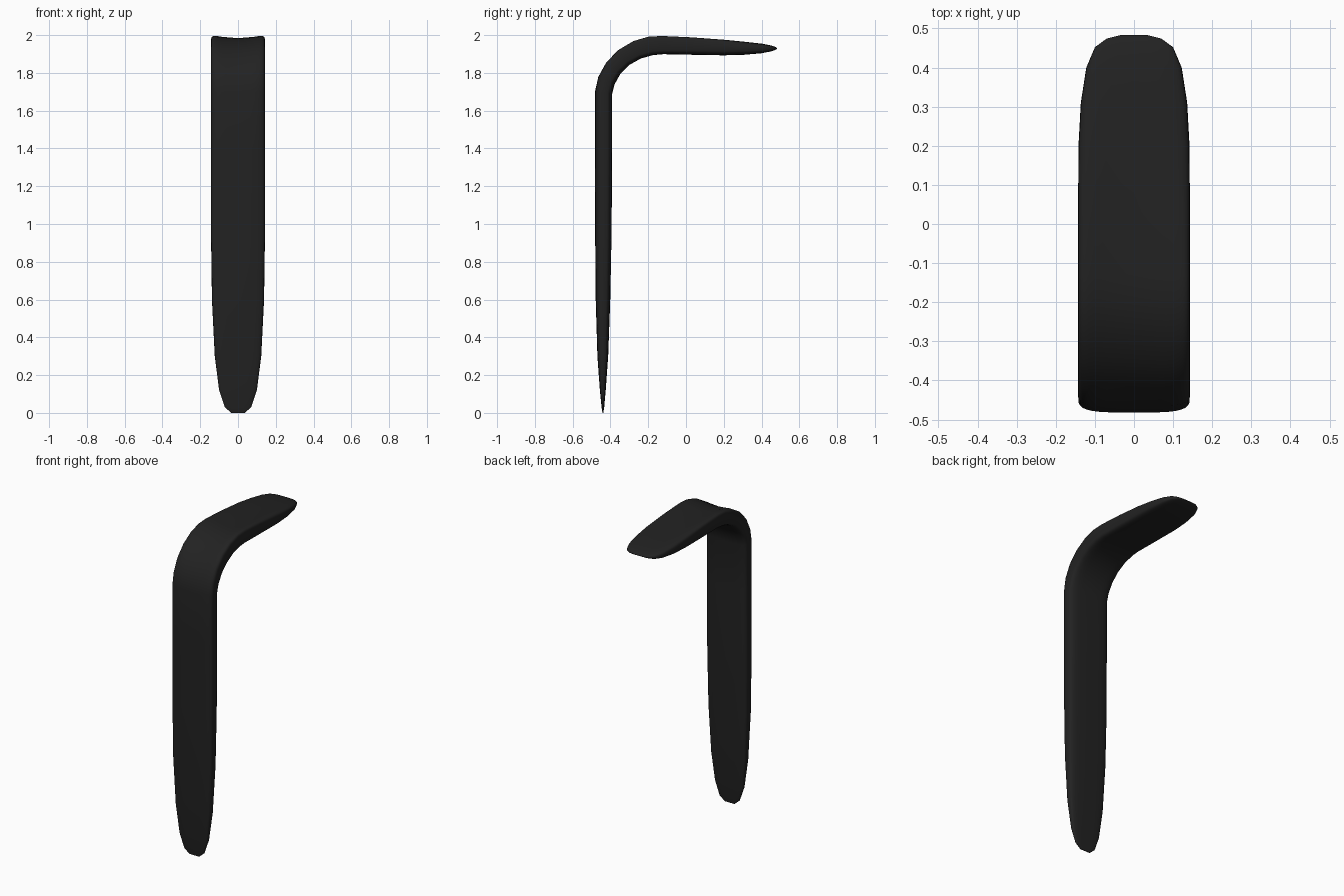
import bpy
import bmesh
from math import sin, cos, tau, copysign
from mathutils import Vector

cube = bpy.data.objects.get("Cube")
if cube:
    bpy.data.objects.remove(cube, do_unlink=True)

SIDES = 32

black = bpy.data.materials.new("matte black")
black.use_nodes = True
colour = (0.016, 0.016, 0.016, 1)
black.diffuse_color = colour
black.node_tree.nodes["Principled BSDF"].inputs["Base Color"].default_value = colour

# Stations along the strap: outer (y, z), inner (y, z), half width, hollow depth
stations = [
    ((-.442, 0), (-.438, 0), .035, 0),
    ((-.447, .03), (-.433, .03), .07, 0),
    ((-.456, .12), (-.425, .12), .1, 0),
    ((-.469, .3), (-.412, .3), .123, 0),
    ((-.478, .6), (-.401, .6), .138, 0),
    ((-.481, .95), (-.394, .95), .143, 0),
    ((-.482, 1.4), (-.391, 1.4), .143, 0),
    ((-.482, 1.7), (-.391, 1.69), .143, 0),
    ((-.467, 1.78), (-.378, 1.74), .143, .004),
    ((-.425, 1.86), (-.347, 1.795), .143, .009),
    ((-.36, 1.926), (-.3, 1.842), .143, .014),
    ((-.28, 1.973), (-.24, 1.876), .143, .017),
    ((-.2, 1.996), (-.175, 1.894), .143, .018),
    ((-.13, 2), (-.12, 1.899), .143, .018),
    ((.03, 1.993), (.03, 1.896), .143, .014),
    ((.2, 1.98), (.2, 1.893), .142, .008),
    ((.31, 1.967), (.31, 1.896), .136, .003),
    ((.4, 1.955), (.4, 1.904), .122, 0),
    ((.452, 1.945), (.452, 1.914), .1, 0),
    ((.474, 1.937), (.474, 1.922), .07, 0),
    ((.483, 1.931), (.483, 1.927), .035, 0),
]


def rounded(value, power):
    return copysign(abs(value) ** power, value)


def section(bm, outer, inner, width, hollow):
    """One rounded-rectangle ring, slightly hollowed on its outer face."""
    outer, inner = Vector((0, *outer)), Vector((0, *inner))
    middle, half = (outer + inner) / 2, (outer - inner) / 2
    power = .5 - 9 * hollow
    ring = []
    for i in range(SIDES):
        a = tau * i / SIDES
        u, v = rounded(cos(a), power), rounded(sin(a), power)
        point = middle + half * v + Vector((width * u, 0, 0))
        if v > 0:
            point += half.normalized() * hollow * v * (u * u * .3 - (1 - u * u) * .9)
        ring.append(bm.verts.new(point))
    return ring


# Bent strap lofted through the stations and closed at both tips
bm = bmesh.new()
rings = [section(bm, *s) for s in stations]
for low, high in zip(rings, rings[1:]):
    for i in range(SIDES):
        j = (i + 1) % SIDES
        bm.faces.new((low[i], low[j], high[j], high[i]))
bm.faces.new(rings[0])
bm.faces.new(rings[-1])
bmesh.ops.recalc_face_normals(bm, faces=bm.faces)

mesh = bpy.data.meshes.new("bent_strap")
bm.to_mesh(mesh)
bm.free()
mesh.materials.append(black)
strap = bpy.data.objects.new("bent_strap", mesh)
bpy.context.collection.objects.link(strap)
bpy.context.view_layer.objects.active = strap
strap.select_set(True)
bpy.ops.object.shade_smooth_by_angle(angle=1.0)
